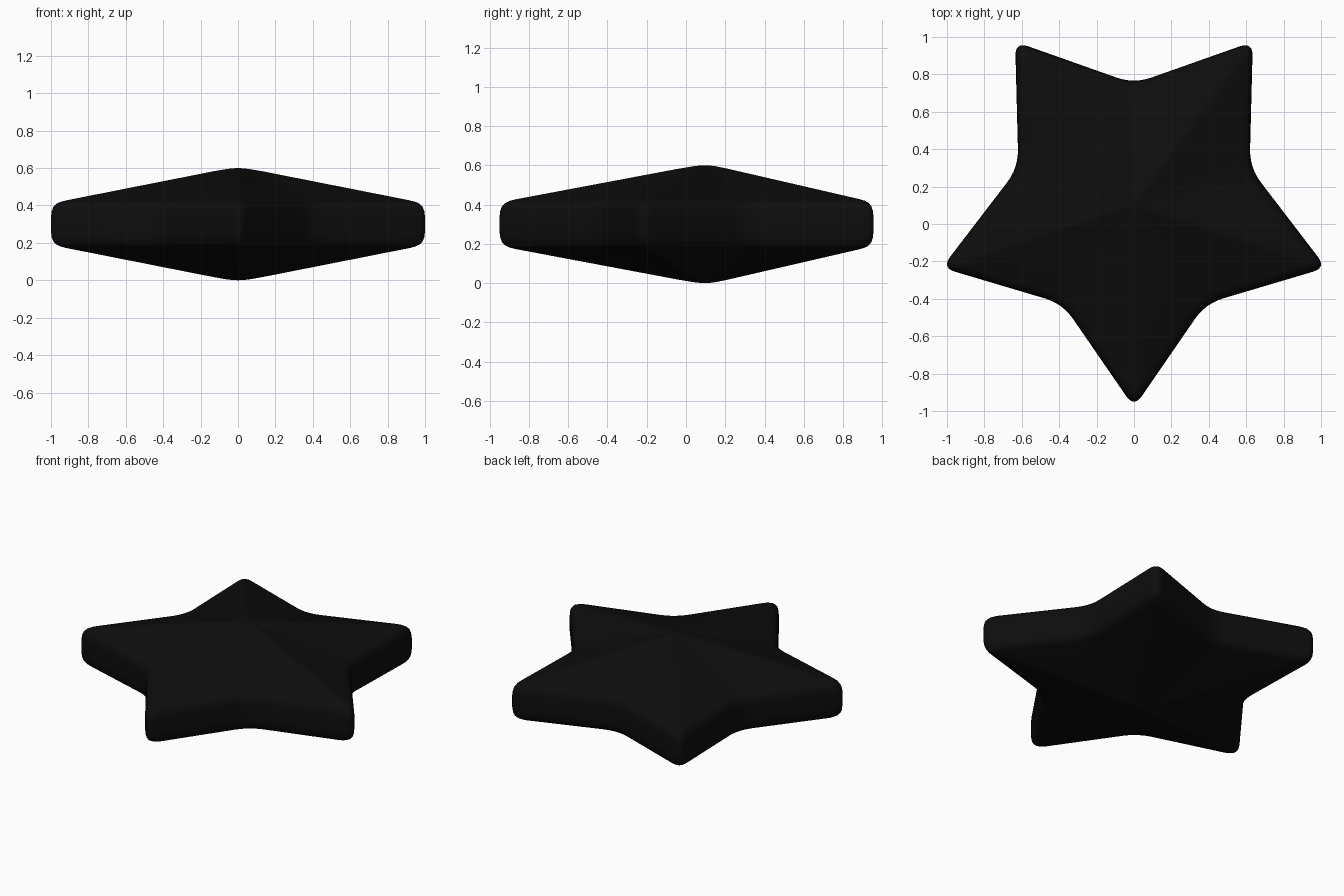
import bpy, bmesh, math
from mathutils import Vector

if "Cube" in bpy.data.objects:
    bpy.data.objects.remove(bpy.data.objects["Cube"])

CENTRE_Y, MID_Z = 0.10, 0.30
TIP_R, INNER_R = 1.081, 0.65


def rounded_outline(corners, cuts, steps=6):
    """Replace each corner of a closed polygon with a small curve."""
    pts = []
    n = len(corners)
    for i, c in enumerate(corners):
        a = c + (corners[i - 1] - c).normalized() * cuts[i % 2]
        b = c + (corners[(i + 1) % n] - c).normalized() * cuts[i % 2]
        for k in range(steps + 1):
            t = k / steps
            pts.append(a * (1 - t) ** 2 + c * 2 * t * (1 - t) + b * t * t)
    return pts


# five-pointed outline, one tip facing the front
corners = []
for i in range(10):
    ang = math.radians(-90 + 36 * i)
    r = INNER_R if i % 2 else TIP_R
    corners.append(Vector((r * math.cos(ang), r * math.sin(ang))))
outline = rounded_outline(corners, (0.075, 0.10))

# half profile: outline scale and height above the middle plane
half = [(0.03, 0.2985), (0.06, 0.295), (0.09, 0.290), (0.13, 0.283),
        (0.50, 0.210), (0.92, 0.127), (0.95, 0.119), (0.972, 0.108),
        (0.988, 0.091), (0.996, 0.070), (1.0, 0.040)]
profile = half + [(s, -h) for s, h in reversed(half)]

# star body: stacked rings closed by a rounded apex on each side
bm = bmesh.new()
rings = [[bm.verts.new((p.x * s, p.y * s + CENTRE_Y, MID_Z + h)) for p in outline]
         for s, h in profile]
top = bm.verts.new((0, CENTRE_Y, MID_Z + 0.3))
bottom = bm.verts.new((0, CENTRE_Y, MID_Z - 0.3))
n = len(outline)
for i in range(n):
    j = (i + 1) % n
    bm.faces.new((top, rings[0][i], rings[0][j]))
    bm.faces.new((bottom, rings[-1][j], rings[-1][i]))
    for a, b in zip(rings, rings[1:]):
        bm.faces.new((a[i], b[i], b[j], a[j]))
bmesh.ops.recalc_face_normals(bm, faces=bm.faces[:])
for f in bm.faces:
    f.smooth = True

mesh = bpy.data.meshes.new("star_body")
bm.to_mesh(mesh)
bm.free()
star = bpy.data.objects.new("star_body", mesh)
bpy.context.collection.objects.link(star)

# black finish
mat = bpy.data.materials.new("black")
mat.diffuse_color = (0.004, 0.004, 0.004, 1)
mat.use_nodes = True
mat.node_tree.nodes["Principled BSDF"].inputs["Base Color"].default_value = mat.diffuse_color
mesh.materials.append(mat)
